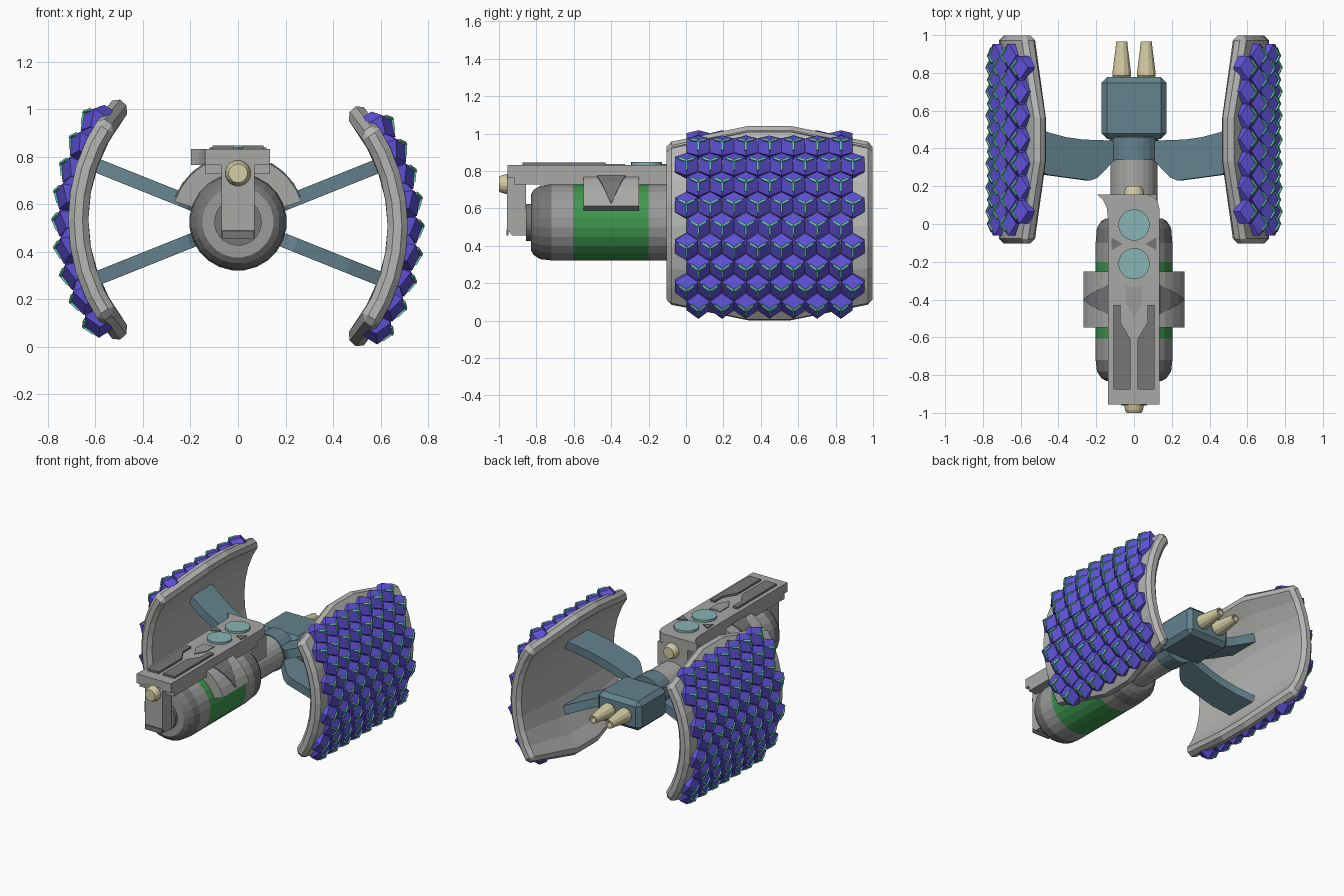
import bpy, bmesh, math
from mathutils import Vector

if "Cube" in bpy.data.objects:
    bpy.data.objects.remove(bpy.data.objects["Cube"])


def material(name, rgb):
    m = bpy.data.materials.new(name)
    m.diffuse_color = [((c / 255 + 0.055) / 1.055) ** 2.4 for c in rgb] + [1]
    m.use_nodes = True
    m.node_tree.nodes["Principled BSDF"].inputs["Base Color"].default_value = m.diffuse_color
    return m


LIGHT = material("panel_light_grey", (182, 182, 180))
BAR = material("bar_grey", (168, 169, 166))
GREY = material("tank_grey", (155, 155, 155))
DARK = material("dark_grey", (118, 118, 118))
GREEN = material("tank_green", (62, 152, 78))
STEEL = material("steel_blue", (100, 130, 142))
CREAM = material("cream", (212, 205, 165))
PURPLE = material("cell_purple", (94, 80, 212))
MINT = material("cell_mint", (100, 205, 180))
TEAL = material("lens_teal", (136, 180, 180))


def make(name, verts, faces, mats, idx=None, bevel=0):
    bm = bmesh.new()
    vs = [bm.verts.new(v) for v in verts]
    for k, f in enumerate(faces):
        bm.faces.new([vs[i] for i in f]).material_index = idx[k] if idx else 0
    bmesh.ops.recalc_face_normals(bm, faces=bm.faces)
    me = bpy.data.meshes.new(name)
    bm.to_mesh(me)
    bm.free()
    for m in mats:
        me.materials.append(m)
    ob = bpy.data.objects.new(name, me)
    bpy.context.collection.objects.link(ob)
    if bevel:
        b = ob.modifiers.new("bevel", 'BEVEL')
        b.width, b.segments, b.limit_method, b.angle_limit = bevel, 1, 'ANGLE', math.radians(40)
    return ob


def prism(name, pts, a, b, mat, f=lambda u, v, w: (u, v, w), bevel=0):
    n = len(pts)
    verts = [f(u, v, w) for w in (a, b) for u, v in pts]
    faces = [list(range(n)), list(range(n, 2 * n))]
    faces += [(i, (i + 1) % n, n + (i + 1) % n, n + i) for i in range(n)]
    return make(name, verts, faces, [mat], bevel=bevel)


def box(name, x0, x1, y0, y1, z0, z1, mat, bevel=0):
    return prism(name, [(x0, y0), (x1, y0), (x1, y1), (x0, y1)], z0, z1, mat, bevel=bevel)


def lathe(name, rings, mats, x=0, z=0.525, n=24):
    """Turned part along y; rings are (y, radius, material index of the band after it)."""
    verts, faces, idx = [], [], []
    for y, r, _ in rings:
        verts += [(x + r * math.cos(math.tau * (k + .5) / n), y, z + r * math.sin(math.tau * (k + .5) / n))
                  for k in range(n)]
    for j in range(len(rings) - 1):
        for k in range(n):
            k2 = (k + 1) % n
            faces.append((j * n + k, j * n + k2, (j + 1) * n + k2, (j + 1) * n + k))
            idx.append(rings[j][2])
    faces += [range(n), range(len(verts) - n, len(verts))]
    idx += [rings[0][2], rings[-1][2]]
    return make(name, verts, faces, mats, idx)


YC = 0.447  # middle of the side panels along y


def side_panel(side, s, zc):
    def at(r, th, y):
        return Vector((s * (r * math.cos(th) - 0.065), y, zc + r * math.sin(th)))

    # curved shell, narrower towards its front and back edges
    cols, seg = [(-.55, 33.5), (-.115, 42), (.115, 42), (.55, 33.5)], 8
    verts = [at(r, math.radians(a) * (2 * j / seg - 1), YC + y)
             for r in (.695, .78) for y, a in cols for j in range(seg + 1)]
    w, half = seg + 1, 4 * (seg + 1)
    faces = []
    for o in (0, half):
        faces += [(o + c * w + j, o + c * w + j + 1, o + (c + 1) * w + j + 1, o + (c + 1) * w + j)
                  for c in range(3) for j in range(seg)]
    rim = list(range(w)) + [w * 2 - 1, w * 3 - 1] + list(range(4 * w - 1, 3 * w - 1, -1)) + [2 * w, w]
    faces += [(a, b, b + half, a + half) for a, b in zip(rim, rim[1:] + rim[:1])]
    make(side + "_panel_shell", verts, faces, [LIGHT], bevel=.025)

    # cube-corner cells in staggered rows, each with three raised ribs
    verts, faces, idx = [], [], []
    for row in range(-4, 5):
        th = row * .113 / .8
        count = 8 if row % 2 else 7
        n = Vector((s * math.cos(th), 0, math.sin(th)))
        up = Vector((-s * math.sin(th), 0, math.cos(th)))
        fwd = Vector((0, 1, 0))
        for c in range(count):
            top = at(.846, th, YC + (c - (count - 1) / 2) * .127)
            dirs = [fwd * math.cos(math.radians(30 + 60 * k)) + up * math.sin(math.radians(30 + 60 * k))
                    for k in range(6)]
            ring = [top + d * .072 - n * (.058 if k % 2 else .03) for k, d in enumerate(dirs)]
            o = len(verts)
            verts += [top] + ring + [top + d * .072 - n * .1 for d in dirs]
            new = [(o, o + 1 + k, o + 2 + k, o + 1 + (k + 2) % 6) for k in (0, 2, 4)]
            new += [(o + 1 + k, o + 1 + (k + 1) % 6, o + 7 + (k + 1) % 6, o + 7 + k) for k in range(6)]
            new.append([o + 7 + k for k in range(6)])
            faces += new
            idx += [0] * len(new)
            for k in (0, 2, 4):
                o = len(verts)
                e = top + (ring[k] - top) * .65
                side_dir = dirs[k].cross(n) * .0065
                for h in (.005, -.02):
                    verts += [top + side_dir + n * h, e + side_dir + n * h,
                              e - side_dir + n * h, top - side_dir + n * h]
                new = [(o, o + 1, o + 2, o + 3), (o + 4, o + 5, o + 6, o + 7)]
                new += [(o + i, o + (i + 1) % 4, o + 4 + (i + 1) % 4, o + 4 + i) for i in range(4)]
                faces += new
                idx += [1] * len(new)
    make(side + "_panel_cells", verts, faces, [PURPLE, MINT], idx)


side_panel("right", 1, .507)
side_panel("left", -1, .535)

# four curved blade struts from hub to panels
blade = [(.08, .44), (.3, .447), (.4, .46), (.5, .485), (.65, .54), (.65, .31), (.5, .26),
         (.26, .23), (.22, .245), (.17, .29), (.13, .335), (.08, .335)]
for side, s in (("right", 1), ("left", -1)):
    for lvl, t in (("upper", 1), ("lower", -1)):
        ca, sa = math.cos(math.radians(21.8)), math.sin(math.radians(21.8))
        prism(f"{side}_{lvl}_strut", blade, -.03, .03, STEEL,
              lambda u, v, w: (s * (u * ca - w * sa), v, .525 + t * (u * sa + w * ca)))

# tank body with coloured bands, neck and rear hub
lathe("tank_body", [(-.855, .1, 1), (-.83, .1, 0), (-.83, .15, 1), (-.815, .175, 1), (-.78, .198, 1),
                    (-.72, .205, 0), (-.605, .205, 2), (-.2, .205, 0), (-.1, .205, 1), (-.02, .198, 1),
                    (.015, .175, 1), (.03, .15, 1)], [GREY, DARK, GREEN])
lathe("neck", [(.0, .125, 0), (.34, .125, 0)], [BAR])
lathe("neck_collar", [(.34, .132, 0), (.46, .132, 0)], [STEEL])
box("rear_hub", -.172, .172, .45, .777, .42, .63, STEEL, .03)
for side, x in (("right", .065), ("left", -.065)):
    lathe(side + "_rear_nozzle", [(.77, .042, 0), (.785, .052, 0), (.81, .05, 0), (.93, .034, 0), (.965, .03, 0),
                                  (.965, .02, 0), (.91, .018, 1)], [CREAM, DARK], x, .525, 12)

# saddle over the tank, with dark wedge plates on its sides
arc = [math.radians(18 + 12 * k) for k in range(13)]
saddle = [(.28 * math.cos(a), .525 + .28 * math.sin(a)) for a in arc]
saddle += [(.19 * math.cos(a), .525 + .19 * math.sin(a)) for a in reversed(arc)]
prism("saddle", saddle, -.548, -.252, BAR, lambda u, v, w: (u, w, v))
for side, s in (("right", 1), ("left", -1)):
    verts = []
    for k in range(4):
        a = math.radians(22 + k * 13)
        verts += [(s * r * math.cos(a), -.4 + d * (.004 + .024 * k), .525 + r * math.sin(a))
                  for r in (.27, .286) for d in (-1, 1)]
    faces = [(0, 1, 3, 2), (12, 13, 15, 14)]
    for k in range(0, 12, 4):
        faces += [(k + a, k + b, k + 4 + b, k + 4 + a) for a, b in ((0, 1), (1, 3), (3, 2), (2, 0))]
    make(side + "_saddle_wedge", verts, faces, [DARK])

# top bar with rounded rear corner and side fin
prism("top_bar", [(-.138, -.955), (.135, -.955), (.135, .08), (.125, .12), (.1, .145), (.065, .157), (-.197, .157),
                  (-.165, .13), (-.145, .09), (-.138, .03)], .765, .832, BAR)
box("top_bar_base", -.138, .135, -.92, .03, .727, .765, BAR)
box("rear_block", -.12, .12, -.02, .155, .6, .765, BAR)
prism("front_bracket", [(-.957, .78), (-.957, .49), (-.93, .455), (-.855, .455), (-.855, .78)], -.07, .07, BAR,
      lambda u, v, w: (w, u, v))
box("bracket_slot", -.068, .068, -.961, -.95, .455, .488, DARK)
lathe("front_knob", [(-1, .04, 0), (-.985, .048, 0), (-.95, .056, 0)], [CREAM], 0, .73, 16)
lathe("rear_knob", [(.15, .056, 0), (.185, .048, 0), (.2, .04, 0)], [CREAM], 0, .73, 16)

# plates and lenses on top of the bar
for side, s in (("right", 1), ("left", -1)):
    prism(side + "_top_rail", [(s * x, y) for x, y in ((.108, -.43), (.072, -.43), (.072, -.52), (.018, -.61),
                                                       (.018, -.875), (.108, -.875))], .83, .846, DARK)
    prism(side + "_top_arrow", [(s * .12, -.07), (s * .12, -.14), (s * .06, -.105)], .83, .838, DARK)
prism("top_shield", [(-.042, -.325), (.0, -.335), (.042, -.325), (.042, -.42), (0, -.495), (-.042, -.42)],
      .83, .838, GREY)
for name, y in (("rear_lens", -.005), ("front_lens", -.21)):
    prism(name, [(.083 * math.cos(math.tau * k / 24), y + .083 * math.sin(math.tau * k / 24)) for k in range(24)],
          .83, .848, TEAL)
